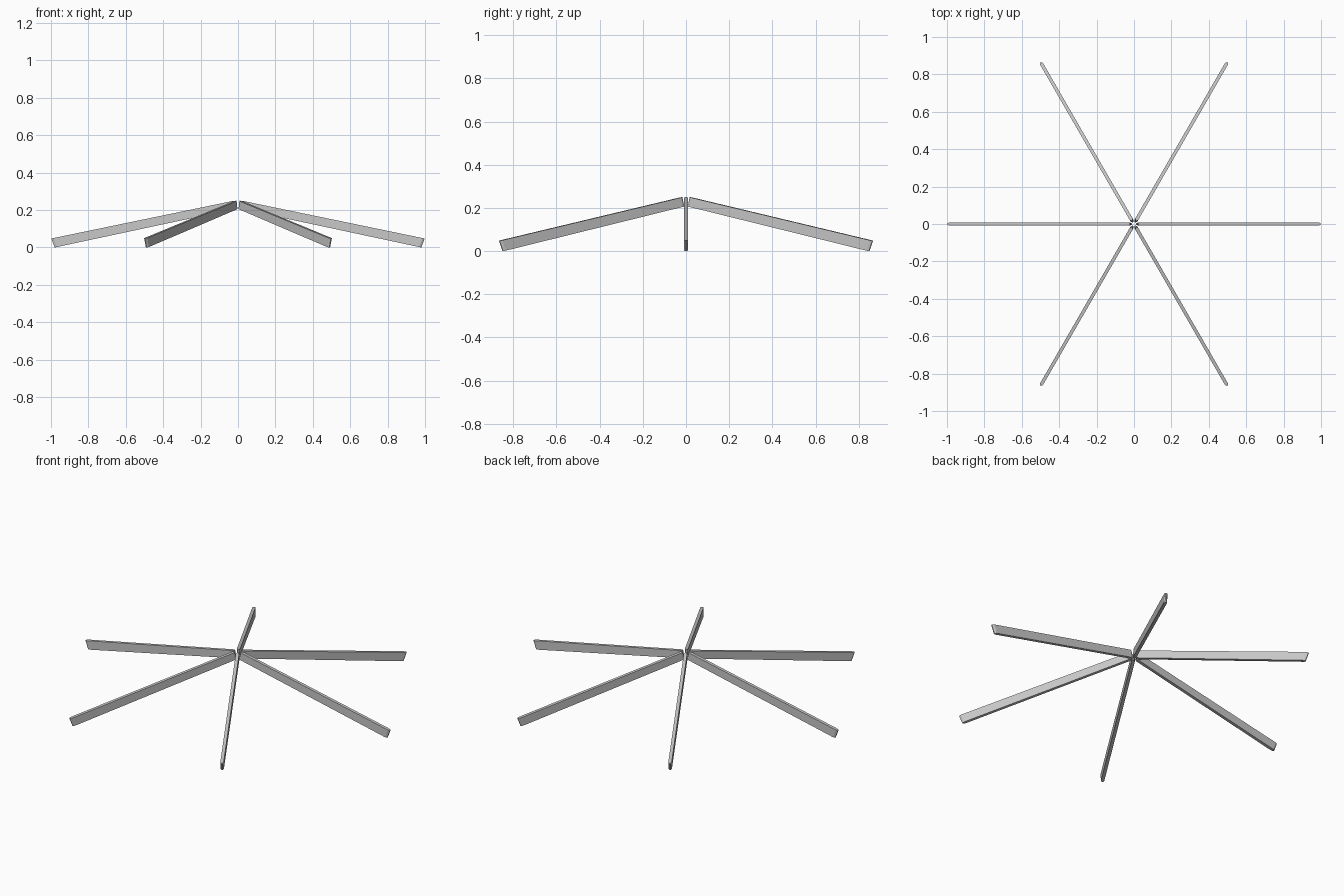
import bpy, bmesh
from math import radians
from mathutils import Vector, Matrix

cube = bpy.data.objects.get("Cube")
if cube:
    bpy.data.objects.remove(cube, do_unlink=True)

# Single plain grey
grey = bpy.data.materials.new("grey")
grey.use_nodes = True
colour = (0.58, 0.58, 0.58, 1)
grey.diffuse_color = colour
grey.node_tree.nodes["Principled BSDF"].inputs["Base Color"].default_value = colour

HALF = 0.009      # half the thickness of a rafter
NOSE = 0.003      # half the thickness of its blunt end
CHAMFER = 0.011   # length of the tapered end

# Side outline: (radius, height) at the hub and at the eave
top_in, top_out = Vector((0.021, 0.25)), Vector((0.998, 0.048))
low_in, low_out = Vector((0.011, 0.207)), Vector((0.98, 0.0))
run = (top_out - top_in).normalized() * CHAMFER

# Cross-sections along the rafter: top point, bottom point, half thickness
stations = [
    (top_in, low_in, NOSE),
    (top_in + run, low_in + run, HALF),
    (top_out - run, low_out - run, HALF),
    (top_out, low_out, NOSE),
]


def rafter_mesh():
    bm = bmesh.new()
    rings = []
    for top, low, half in stations:
        corners = ((top, half), (top, -half), (low, -half), (low, half))
        rings.append([bm.verts.new((p.x, y, p.y)) for p, y in corners])
    for a, b in zip(rings, rings[1:]):
        for i in range(4):
            j = (i + 1) % 4
            bm.faces.new((a[i], a[j], b[j], b[i]))
    bm.faces.new(rings[0])
    bm.faces.new(rings[-1])
    bmesh.ops.recalc_face_normals(bm, faces=bm.faces)
    mesh = bpy.data.meshes.new("rafter")
    bm.to_mesh(mesh)
    bm.free()
    mesh.materials.append(grey)
    return mesh


# Six rafters radiating from the open hub
mesh = rafter_mesh()
names = ("left", "back_left", "back_right", "right", "front_right", "front_left")
for i, name in enumerate(names):
    rafter = bpy.data.objects.new(name + "_rafter", mesh)
    rafter.matrix_world = Matrix.Rotation(radians(60 * i), 4, "Z")
    bpy.context.collection.objects.link(rafter)
